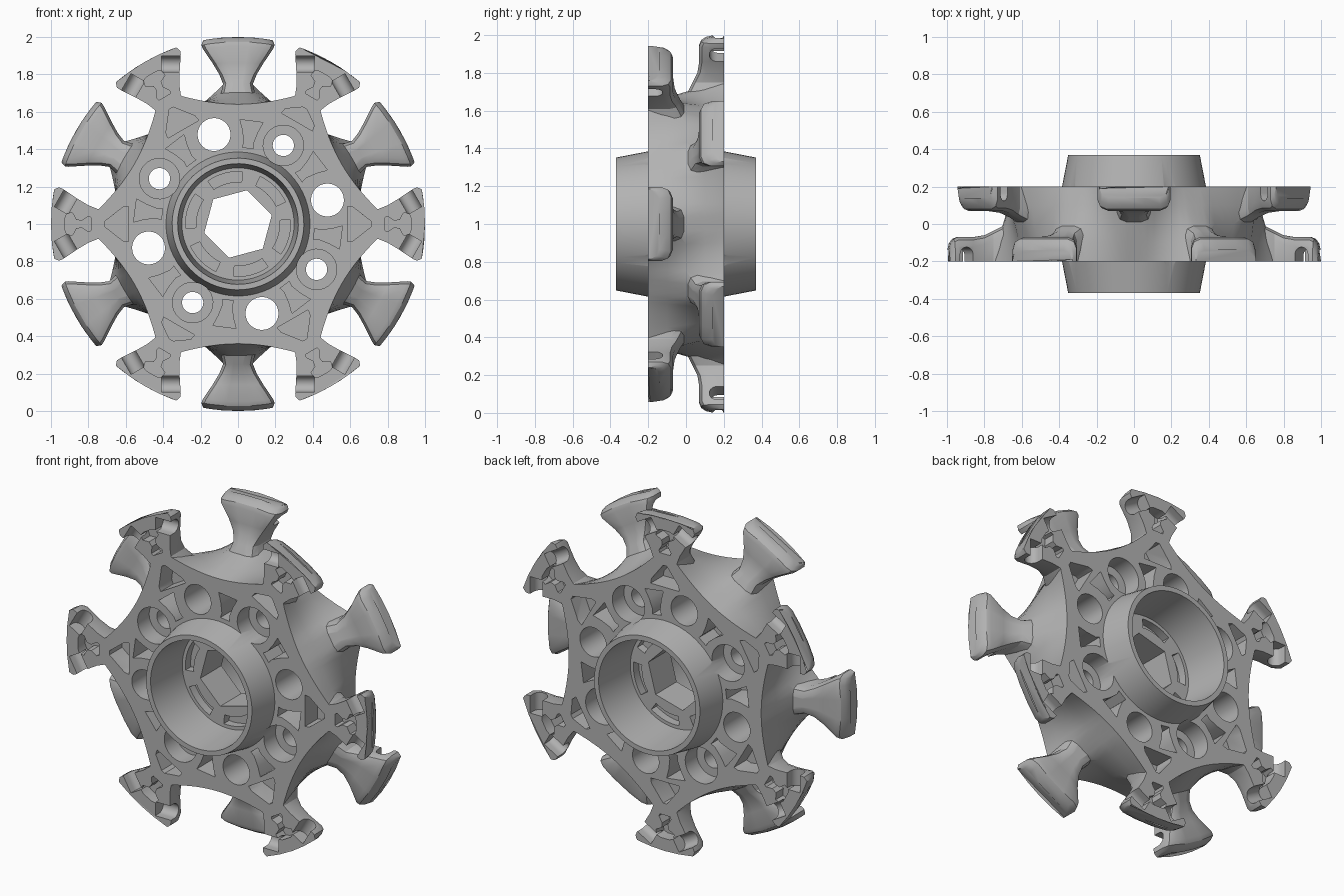
import bpy, bmesh
from math import sin, cos, tan, pi, radians, sqrt
from mathutils import Matrix, Vector

if "Cube" in bpy.data.objects:
    bpy.data.objects.remove(bpy.data.objects["Cube"])

grey = bpy.data.materials.new("moulded grey")
grey.use_nodes = True
grey.diffuse_color = (0.45, 0.45, 0.45, 1)
grey.node_tree.nodes["Principled BSDF"].inputs["Base Color"].default_value = grey.diffuse_color


def at(a, r, t, y):
    """Point at radius r and sideways offset t along the spoke at angle a."""
    c, s = cos(radians(a)), sin(radians(a))
    return Vector((r * c - t * s, y, r * s + t * c))


def loft(bm, rings):
    """Closed solid through rings of equal point count."""
    vs = [[bm.verts.new(p) for p in ring] for ring in rings]
    n = len(vs[0])
    faces = [bm.faces.new(vs[0]), bm.faces.new(vs[-1])]
    for a, b in zip(vs, vs[1:]):
        for i in range(n):
            j = (i + 1) % n
            faces.append(bm.faces.new((a[i], a[j], b[j], b[i])))
    bmesh.ops.recalc_face_normals(bm, faces=faces)


def turned(bm, a, r, steps, n=32):
    """Turned solid centred at radius r on spoke a; steps are (radius, y)."""
    loft(bm, [[at(a, r + q * cos(2 * pi * i / n), q * sin(2 * pi * i / n), y)
               for i in range(n)] for q, y in steps])


def prism(bm, a, outline, y0, y1):
    loft(bm, [[at(a, r, t, y) for r, t in outline] for y in (y0, y1)])


def mirrored(half):
    return half + [(r, -t) for r, t in reversed(half)]


def make(name, bm):
    me = bpy.data.meshes.new(name)
    bm.to_mesh(me)
    bm.free()
    ob = bpy.data.objects.new(name, me)
    bpy.context.collection.objects.link(ob)
    return ob


def combine(target, bm, operation):
    """Apply a boolean with a temporary helper solid."""
    helper = make("helper", bm)
    helper.hide_render = True
    mod = target.modifiers.new("combine", 'BOOLEAN')
    mod.operation, mod.object, mod.solver = operation, helper, 'EXACT'
    bpy.context.view_layer.objects.active = target
    bpy.ops.object.modifier_apply(modifier=mod.name)
    bpy.data.objects.remove(helper)


def star(a):
    """Scalloped six-pointed outline radius."""
    b = radians((a % 60) - 30)
    return min(0.76, (0.64 + 0.52 * (0.66 * tan(b)) ** 2) / cos(b))


SPOKES = range(0, 360, 60)
BOSSES = range(60, 420, 90)

# Twisted star body, front half
bm = bmesh.new()
loft(bm, [[at(a, star(a) * (1 - k) + star(a + 30) * k, 0, y) for a in range(0, 360, 3)]
          for y, k in ((-0.2, 0), (-0.1, 0.25), (0, 0.5))])
wheel = make("wheel_hub", bm)

# Flared feet: radius, half width, inner face y, curve of the outer end
FOOT = ((0.60, 0.12, -0.005, 0), (0.70, 0.09, -0.01, 0), (0.75, 0.08, -0.035, 0),
        (0.80, 0.10, -0.06, 0), (0.86, 0.135, -0.07, 0.2), (0.95, 0.187, -0.07, 0.8),
        (0.975, 0.196, -0.08, 1), (0.992, 0.19, -0.105, 1), (1.0, 0.185, -0.14, 1))
bm = bmesh.new()
for a in SPOKES:
    rings = []
    for r, w, y, bend in FOOT:
        half = [(w, -0.2), (w, y - 0.05), (w - 0.015, y - 0.015), (w - 0.05, y),
                (w * 0.3, y)]
        section = half + [(-t, d) for t, d in reversed(half)]
        # extra points keep the curved rim on the front edge
        section += [(-w * 0.5, -0.2), (0, -0.2), (w * 0.5, -0.2)]
        rings.append([at(a, r - bend * (1 - sqrt(1 - t * t)), t, d) for t, d in section])
    loft(bm, rings)
combine(wheel, bm, 'UNION')

# Tapered hub collar
bm = bmesh.new()
turned(bm, 15, 0, ((0.385, -0.1), (0.385, -0.2), (0.352, -0.37)), 64)
combine(wheel, bm, 'UNION')

# Collar bore, bolt holes and lightening pockets
bm = bmesh.new()
turned(bm, 15, 0, ((0.325, -0.4), (0.30, -0.1)), 64)
for a in BOSSES:
    turned(bm, a, 0.485, ((0.108, -0.25), (0.108, -0.09), (0.057, -0.09), (0.057, 0.05)))
    turned(bm, a - 45, 0.495, ((0.088, -0.25), (0.088, 0.05)))
for k in range(8):
    prism(bm, 37.5 + 45 * k,
          mirrored([(0.41, 0.03), (0.44, 0.025), (0.50, 0.04), (0.555, 0.062)]), -0.25, -0.06)
for a in SPOKES:
    inner = 0.63 if a % 180 == 60 else 0.585
    prism(bm, a, mirrored([(inner, 0.095), (inner + 0.03, 0.09), (0.715, 0.012)]), -0.25, -0.08)
    prism(bm, a, mirrored([(0.785, 0.035), (0.80, 0.04), (0.835, 0.018), (0.865, 0.022),
                           (0.885, 0.06), (0.915, 0.055), (0.925, 0.03)]), -0.25, -0.13)
combine(wheel, bm, 'DIFFERENCE')

# Hex shaft hole, curved floor slots and roller pin channels
bm = bmesh.new()
turned(bm, 15, 0, ((0.187, -0.25), (0.187, 0.05)), 6)
for a in SPOKES:
    arc = range(-20, 21, 5)
    slot = [(r * cos(radians(b)), r * sin(radians(b)))
            for r, seq in ((0.28, arc), (0.225, reversed(arc))) for b in seq]
    prism(bm, a + 45, slot, -0.25, -0.05)
    for side in (-1, 1):
        rings = []
        for along in (-0.055, 0.09):
            rad, t = 0.918 - 0.5 * along, side * (0.12 + 0.866 * along)
            # U-shaped channel, open to the front
            shape = [(0.042, -0.25)] + [(0.042 * cos(pi * i / 10), -0.165 + 0.042 * sin(pi * i / 10))
                                        for i in range(11)] + [(-0.042, -0.25)]
            rings.append([at(a, rad + 0.866 * u, t + side * 0.5 * u, y) for u, y in shape])
        loft(bm, rings)
combine(wheel, bm, 'DIFFERENCE')

# Open the middle, add the flipped second half and weld
bm = bmesh.new()
bm.from_mesh(wheel.data)
bmesh.ops.delete(bm, geom=[f for f in bm.faces if all(abs(v.co.y) < 1e-4 for v in f.verts)],
                 context='FACES')
copy = bmesh.ops.duplicate(bm, geom=bm.verts[:] + bm.edges[:] + bm.faces[:])
bmesh.ops.transform(bm, verts=[g for g in copy["geom"] if isinstance(g, bmesh.types.BMVert)],
                    matrix=Matrix.Rotation(pi, 4, at(15, 1, 0, 0)))
bmesh.ops.remove_doubles(bm, verts=bm.verts[:], dist=0.0005)
bmesh.ops.translate(bm, verts=bm.verts[:], vec=(0, 0, 1))
bm.to_mesh(wheel.data)
bm.free()
wheel.data.materials.clear()
wheel.data.materials.append(grey)
for p in wheel.data.polygons:
    p.material_index = 0

bpy.ops.object.select_all(action='DESELECT')
wheel.select_set(True)
bpy.context.view_layer.objects.active = wheel
bpy.ops.object.shade_smooth_by_angle(angle=radians(30))
